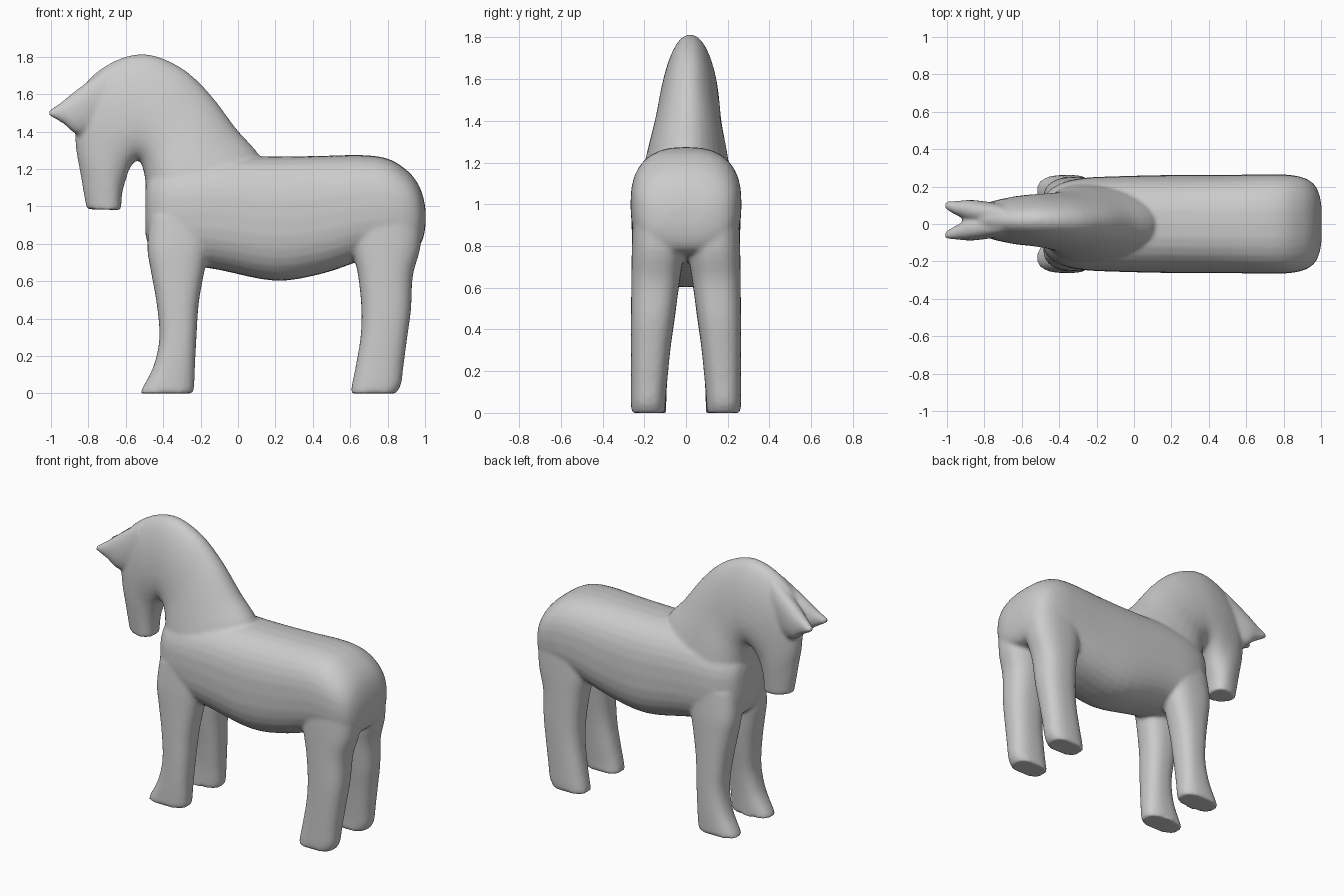
import bpy, bmesh, math
from mathutils import Vector

bm = bmesh.new()


def spline(rows, steps=4):
    """Catmull-Rom interpolation through section rows."""
    rows = [Vector(r) for r in rows]
    out = []
    for i in range(len(rows) - 1):
        a, b, c, d = rows[max(i - 1, 0)], rows[i], rows[i + 1], rows[min(i + 2, len(rows) - 1)]
        for k in range(steps):
            t = k / steps
            out.append(0.5 * (2 * b + (c - a) * t + (2 * a - 5 * b + 4 * c - d) * t * t
                              + (3 * b - a - 3 * c + d) * t ** 3))
    return out + [rows[-1]]


def loft(sections, power=2.2, taper=0.0, n=32):
    """Sections (x1, z1, x2, z2, half width, centre y): rounded slices between two side-view points."""
    rings = []
    for x1, z1, x2, z2, w, cy in spline(sections):
        ring = []
        for k in range(n):
            a = 2 * math.pi * k / n
            c, s = math.cos(a), math.sin(a)
            u = math.copysign(abs(c) ** (2 / power), c)
            v = math.copysign(abs(s) ** (2 / power), s)
            ring.append(bm.verts.new(((x1 + x2) / 2 + u * (x1 - x2) / 2,
                                      cy + v * w * (1 - taper * u),
                                      (z1 + z2) / 2 + u * (z1 - z2) / 2)))
        rings.append(ring)
    for r, q in zip(rings, rings[1:]):
        for k in range(n):
            bm.faces.new((r[k], r[(k + 1) % n], q[(k + 1) % n], q[k]))
    bm.faces.new(rings[0][::-1])
    bm.faces.new(rings[-1])


# barrel body: x, top, bottom, half width
body = [(-.495, 1.10, .85, .09), (-.47, 1.17, .78, .16), (-.40, 1.22, .73, .215),
        (-.28, 1.25, .69, .245), (-.10, 1.268, .66, .255), (.20, 1.266, .602, .262),
        (.45, 1.270, .64, .262), (.66, 1.274, .71, .265), (.80, 1.255, .74, .265),
        (.90, 1.195, .76, .25), (.96, 1.125, .78, .215), (.99, 1.05, .83, .16), (1.003, .98, .90, .09)]
loft([(x, t, x, b, w, 0) for x, t, b, w in body], power=2.6)

# neck and head: crest point, throat point, half width, centre y
loft([(.27, 1.00, -.47, .80, .23, 0), (.12, 1.265, -.495, .95, .215, 0),
      (-.01, 1.415, -.493, 1.10, .19, .005), (-.15, 1.60, -.505, 1.19, .16, .01),
      (-.31, 1.745, -.525, 1.24, .145, .015), (-.51, 1.815, -.55, 1.24, .135, .02),
      (-.71, 1.75, -.58, 1.20, .125, .02), (-.85, 1.60, -.60, 1.14, .11, .02),
      (-.87, 1.36, -.615, 1.09, .10, .02), (-.84, 1.16, -.622, 1.04, .09, .02),
      (-.81, .985, -.625, .98, .08, .02)], taper=.22)

for side in (-1, 1):
    # ears
    loft([(-.70, 1.74, -.74, 1.38, .06, .02 + side * .03),
          (-.86, 1.625, -.86, 1.385, .06, .02 + side * .048),
          (-.94, 1.56, -.93, 1.44, .042, .02 + side * .062),
          (-1.012, 1.51, -1.008, 1.485, .02, .02 + side * .08)])
    # front and hind legs: front x, back x, height, inner y, outer y
    front = [(-.47, -.10, .95, .02, .235), (-.485, -.15, .78, .02, .248), (-.465, -.18, .65, .03, .252),
             (-.435, -.21, .48, .05, .256), (-.42, -.222, .30, .075, .26), (-.45, -.23, .15, .09, .262),
             (-.51, -.235, .03, .095, .262), (-.522, -.245, 0, .095, .262)]
    hind = [(.60, .985, .95, .01, .255), (.61, .975, .78, .01, .26), (.642, .935, .63, .03, .262),
            (.66, .925, .45, .055, .264), (.655, .905, .30, .075, .264), (.63, .885, .15, .09, .264),
            (.61, .872, .05, .098, .264), (.602, .845, 0, .098, .262)]
    for leg in (front, hind):
        loft([(a, z, b, z, (o - i) / 2, side * (o + i) / 2) for a, b, z, i, o in leg], power=2.5)

# fuse everything into one carved, softly rounded figure
bmesh.ops.recalc_face_normals(bm, faces=bm.faces)
mesh = bpy.data.meshes.new("carved_horse")
bm.to_mesh(mesh)
bm.free()
horse = bpy.data.objects.new("carved_horse", mesh)
bpy.context.collection.objects.link(horse)
remesh = horse.modifiers.new("fuse", 'REMESH')
remesh.mode = 'VOXEL'
remesh.voxel_size = .012
remesh.use_smooth_shade = True
soften = horse.modifiers.new("soften", 'SMOOTH')
soften.factor = .5
soften.iterations = 6
